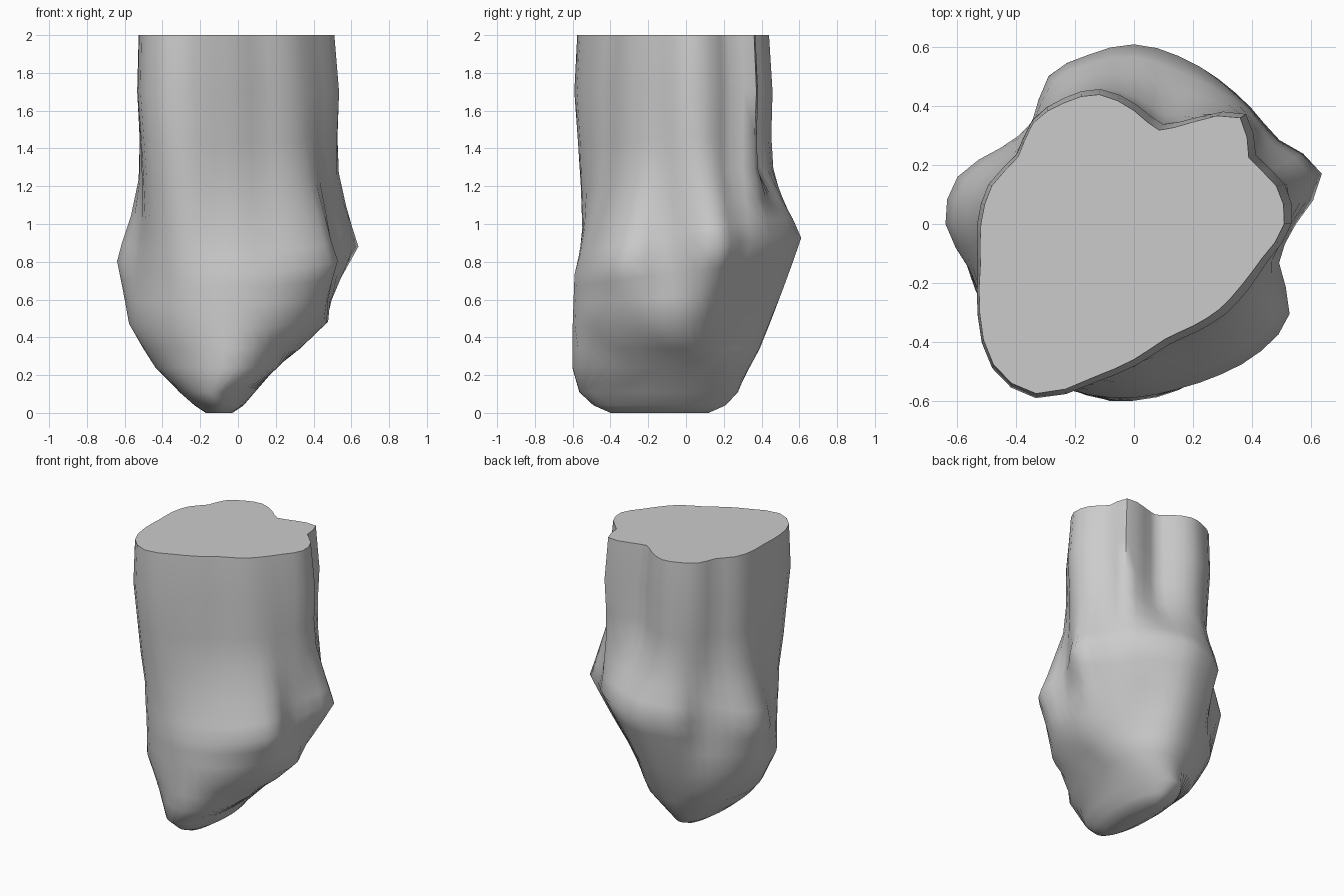
import bpy, bmesh, math

if "Cube" in bpy.data.objects:
    bpy.data.objects.remove(bpy.data.objects["Cube"])

N = 48

# Radial outlines, counter-clockwise from +x
TRUNK = [.51, .50, .45, .51, .40, .33, .385, .455, .475, .485, .455, .50,
         .52, .54, .605, .675, .665, .54, .46, .405, .40, .41, .42, .45]
BULGE = [.55, .66, .57, .56, .57, .59, .61, .595, .58, .49, .52, .62,
         .64, .58, .58, .60, .61, .60, .59, .58, .59, .61, .61, .51]
LOWER = [.47, .38, .36, .45, .46, .50, .575, .585, .60, .60, .56, .50]
WEDGE = [.20, .22, .27, .33, .36, .40, .43, .48, .55, .60, .38, .24]


def radius(outline, turn):
    """Periodic smooth interpolation of an outline."""
    n = len(outline)
    i = math.floor(turn * n)
    t = turn * n - i
    a, b, c, d = (outline[(i + k) % n] for k in (-1, 0, 1, 2))
    return b + .5 * t * (c - a + t * (2*a - 5*b + 4*c - d + t * (3*(b - c) + d - a)))


def blended(a, b, mix, scale=1.0, dx=0.0):
    pts = []
    for k in range(N):
        u = k / N
        r = scale * (radius(a, u) * (1 - mix) + radius(b, u) * mix)
        pts.append((dx + r * math.cos(u * math.tau), r * math.sin(u * math.tau)))
    return pts


def oval(cx, cy, rx, ry):
    return [(cx + rx * math.cos(k / N * math.tau), cy + ry * math.sin(k / N * math.tau))
            for k in range(N)]


# Rings from the cut top down to the narrow keel: height, tilt, outline.
# Tilt lifts the bulge at the back and lowers it at the front.
rings = [
    (2.00, 0, blended(TRUNK, BULGE, 0)),
    (1.70, 0, blended(TRUNK, BULGE, .04, 1.03, .008)),
    (1.45, .02, blended(TRUNK, BULGE, .09, 1.0, .01)),
    (1.25, .05, blended(TRUNK, BULGE, .22, .985, .012)),
    (1.06, .08, blended(TRUNK, BULGE, .58, .98, .01)),
    (0.93, .10, blended(TRUNK, BULGE, .83, .99)),
    (0.83, .10, blended(BULGE, LOWER, 0)),
    (0.73, .07, blended(BULGE, LOWER, .28)),
    (0.61, .04, blended(BULGE, LOWER, .62)),
    (0.48, .02, blended(LOWER, WEDGE, 0)),
    (0.34, 0, blended(LOWER, WEDGE, .54)),
    (0.24, 0, blended(LOWER, WEDGE, 1.0)),
    (0.11, 0, oval(-.11, -.145, .20, .42)),
    (0.04, 0, oval(-.10, -.14, .13, .35)),
    (0.00, 0, oval(-.10, -.14, .07, .26)),
]

# Stump body: bridged rings, capped at both ends
bm = bmesh.new()
loops = [[bm.verts.new((x, y, z + tilt * math.cos(math.atan2(y, x) - 1.3)))
          for x, y in pts] for z, tilt, pts in rings]
for up, low in zip(loops, loops[1:]):
    for k in range(N):
        j = (k + 1) % N
        bm.faces.new((up[k], low[k], low[j], up[j]))
bm.faces.new(loops[0])
bm.faces.new(loops[-1][::-1])
bmesh.ops.recalc_face_normals(bm, faces=bm.faces)
mesh = bpy.data.meshes.new("rock_stump")
bm.to_mesh(mesh)
bm.free()
stump = bpy.data.objects.new("rock_stump", mesh)
bpy.context.collection.objects.link(stump)

# Smooth sides with a crisp cut top
bpy.context.view_layer.objects.active = stump
stump.select_set(True)
bpy.ops.object.shade_smooth_by_angle(angle=math.radians(60))
